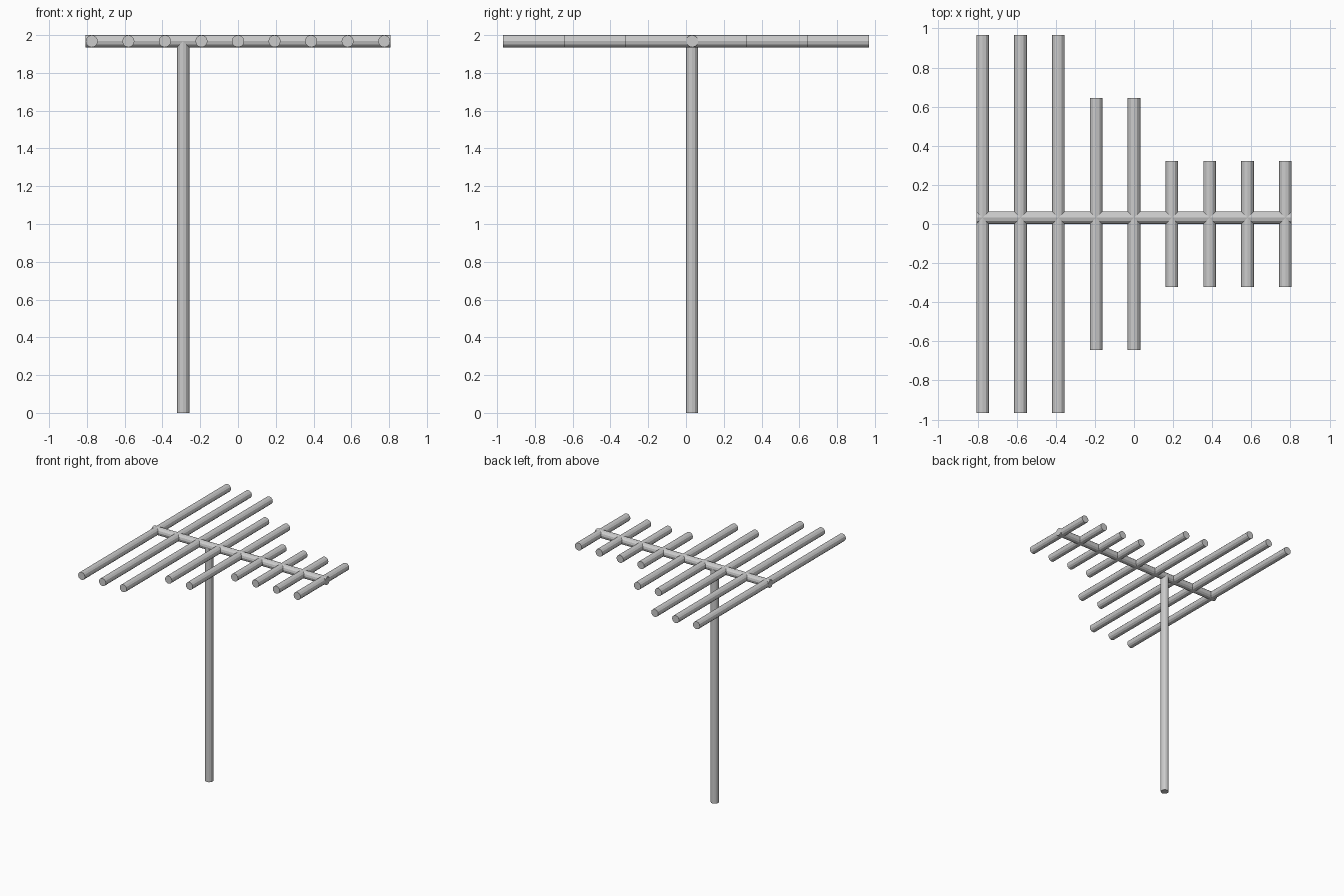
import bpy
from mathutils import Vector

if "Cube" in bpy.data.objects:
    bpy.data.objects.remove(bpy.data.objects["Cube"])

U = 2 / 62          # base unit; every tube has a radius of one unit
SIDES = 12


def tube(name, start, end):
    """Flat-faced tube between two points given in base units."""
    a, b = Vector(start) * U, Vector(end) * U
    axis = b - a
    bpy.ops.mesh.primitive_cylinder_add(
        vertices=SIDES, radius=U, depth=axis.length, location=(a + b) / 2,
        rotation=axis.to_track_quat('Z', 'Y').to_euler())
    bpy.context.object.name = name


# Upright mast and horizontal boom, both slightly behind the centre
tube("mast", (-9, 1, 0), (-9, 1, 61))
tube("boom", (-25, 1, 61), (25, 1, 61))

# Cross rods in three length groups, evenly spaced along the boom
half_lengths = [30] * 3 + [20] * 2 + [10] * 4
for i, half in enumerate(half_lengths):
    x = -24 + 6 * i
    tube(f"cross_rod_{i + 1}", (x, -half, 61), (x, half, 61))
